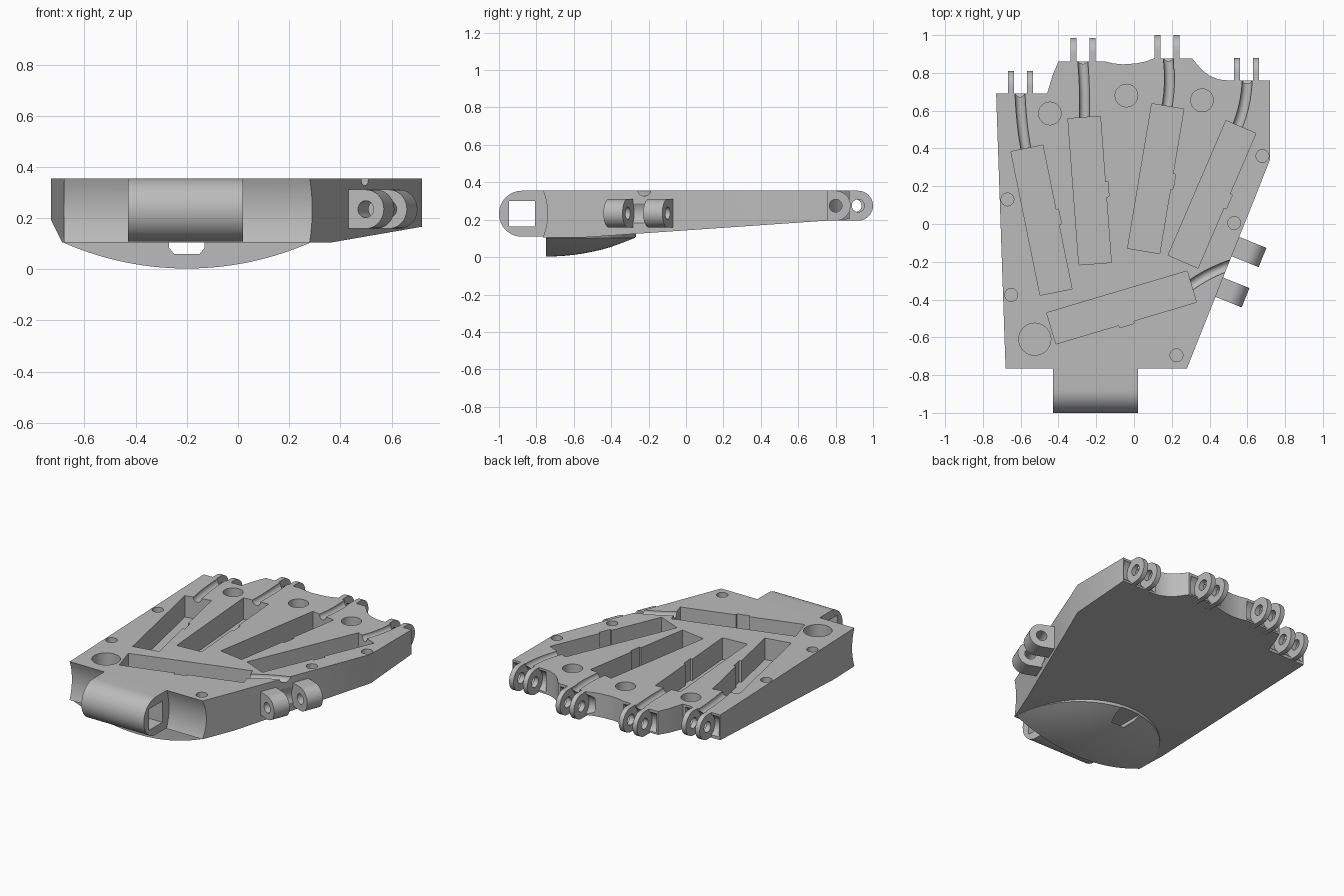
import bpy, bmesh, math
from mathutils import Matrix, Vector

if "Cube" in bpy.data.objects:
    bpy.data.objects.remove(bpy.data.objects["Cube"])

grey = bpy.data.materials.new("plain grey")
grey.use_nodes = True
tone = (0.5, 0.5, 0.5, 1)
grey.diffuse_color = tone
grey.node_tree.nodes["Principled BSDF"].inputs["Base Color"].default_value = tone

TOP = 0.355


def make(name, bm, matrix=Matrix()):
    bmesh.ops.recalc_face_normals(bm, faces=bm.faces)
    mesh = bpy.data.meshes.new(name)
    bm.to_mesh(mesh)
    bm.free()
    mesh.transform(matrix)
    mesh.materials.append(grey)
    obj = bpy.data.objects.new(name, mesh)
    bpy.context.collection.objects.link(obj)
    return obj


def prism_mesh(points, direction):
    """Extrude a closed loop of 3D points along a direction."""
    bm = bmesh.new()
    face = bm.faces.new([bm.verts.new(p) for p in points])
    out = bmesh.ops.extrude_face_region(bm, geom=[face])
    moved = [v for v in out["geom"] if isinstance(v, bmesh.types.BMVert)]
    bmesh.ops.translate(bm, verts=moved, vec=direction)
    return bm


def side_prism(name, loop, width, matrix):
    """Extrude a (y, z) loop along local x, centred."""
    pts = [(-width / 2, y, z) for y, z in loop]
    return make(name, prism_mesh(pts, (width, 0, 0)), matrix)


def ring(radius, n=32, start=0.0):
    angles = [start + math.tau * i / n for i in range(n)]
    return [(radius * math.cos(a), radius * math.sin(a)) for a in angles]


def select(obj):
    bpy.ops.object.select_all(action='DESELECT')
    obj.select_set(True)
    bpy.context.view_layer.objects.active = obj


def cut(obj, cutter):
    select(obj)
    mod = obj.modifiers.new("cut", 'BOOLEAN')
    mod.operation = 'DIFFERENCE'
    mod.solver = 'EXACT'
    mod.object = cutter
    bpy.ops.object.modifier_apply(modifier=mod.name)
    bpy.data.objects.remove(cutter)


def place(x, y, z, angle=0.0):
    return Matrix.Translation((x, y, z)) @ Matrix.Rotation(angle, 4, 'Z')


def lug(name, matrix, radius, back, width, hole):
    """Round-ended block, pointing along local +y, with a hole through it."""
    n = 24
    loop = [(radius * math.sin(math.pi * i / n), radius * math.cos(math.pi * i / n))
            for i in range(n + 1)]
    loop += [(-back, -radius), (-back, radius)]
    obj = side_prism(name, loop, width, matrix)
    cut(obj, side_prism("hole_cutter", hole, width * 2, matrix))
    return obj


# Palm body: outline with a sloping underside
half = [(-0.68, -0.765), (0.28, -0.765), (0.72, 0.34), (0.72, 0.76), (0.5, 0.76),
        (0.45, 0.765), (0.4, 0.785), (0.36, 0.815), (0.33, 0.85), (0.31, 0.875),
        (0.1, 0.875), (0.06, 0.86), (0.01, 0.85), (-0.06, 0.845), (-0.11, 0.85),
        (-0.15, 0.86), (-0.4, 0.86), (-0.43, 0.79), (-0.46, 0.69), (-0.73, 0.69)]
bm = prism_mesh([(x, y, TOP) for x, y in half], (0, 0, -0.25))
crease = -0.55
bmesh.ops.bisect_plane(bm, geom=bm.verts[:] + bm.edges[:] + bm.faces[:],
                       plane_co=(0, crease, 0), plane_no=(0, 1, 0))
for v in bm.verts:
    if v.co.z < 0.2:
        v.co.z = 0.105 + 0.069 * max(0, v.co.y - crease)
body = make("palm_body", bm)

# Hollow front face
cut(body, side_prism("front_cutter", ring(0.325, 96), 3, place(0, -1.065, 0.232)))

# Hollows behind the finger lugs and between the thumb lugs
fingers = [(-0.6, 0.73), (-0.27, 0.905), (0.175, 0.92), (0.595, 0.8)]
for x, y in fingers:
    cut(body, side_prism("hollow_cutter", ring(0.077), 0.24, place(x, y, 0.275)))
thumb_angle = math.radians(-112)
cut(body, side_prism("hollow_cutter", ring(0.092), 0.13,
                     place(0.565, -0.255, 0.235, thumb_angle)))

# Long pockets with a small notch in one wall: centre and long direction
pockets = [(-0.49, 0.02, -0.199, 0.98), (-0.235, 0.177, -0.075, 0.997),
           (0.115, 0.24, 0.165, 0.986), (0.413, 0.157, 0.395, 0.919),
           (-0.066, -0.442, 0.958, 0.285)]
w, l, n = 0.086, 0.388, 0.04
pocket = [(-w, -l), (w, -l), (w, -n), (w + 0.014, -n), (w + 0.014, n), (w, n), (w, l), (-w, l)]
for x, y, dx, dy in pockets:
    bm = prism_mesh([(a, b, 0) for a, b in pocket], (0, 0, 0.3))
    cut(body, make("pocket_cutter", bm, place(x, y, 0.215, math.atan2(-dx, dy))))

# Round holes in the top: x, y, radius
holes = [(-0.525, -0.61, 0.085)]
holes += [(x, y, 0.06) for x, y in [(-0.445, 0.585), (-0.04, 0.68), (0.36, 0.655)]]
holes += [(x, y, 0.034) for x, y in [(-0.67, 0.13), (-0.65, -0.375), (0.225, -0.695),
                                     (0.53, 0.005), (0.68, 0.36)]]
for x, y, r in holes:
    bm = prism_mesh([(a, b, 0) for a, b in ring(r)], (0, 0, 0.3))
    cut(body, make("hole_cutter", bm, place(x, y, 0.235)))


# Curved cord grooves from each pocket to its joint
def groove(start, bend, end, radius=0.027, steps=10):
    a, b, c = (Vector((p[0], p[1], TOP - 0.002)) for p in (start, bend, end))
    bm = bmesh.new()
    rows = []
    for i in range(steps + 1):
        t = i / steps
        p = a.lerp(b, t).lerp(b.lerp(c, t), t)
        d = (b - a).lerp(c - b, t).normalized()
        side = Vector((d.y, -d.x, 0))
        rows.append([bm.verts.new(p + side * u + Vector((0, 0, v)))
                     for u, v in ring(radius, 16, 0.1)])
    for r0, r1 in zip(rows, rows[1:]):
        for j in range(16):
            k = (j + 1) % 16
            bm.faces.new((r0[j], r0[k], r1[k], r1[j]))
    bm.faces.new(rows[0])
    bm.faces.new(rows[-1])
    cut(body, make("groove_cutter", bm))


groove((-0.565, 0.36), (-0.6, 0.53), (-0.605, 0.73))
groove((-0.265, 0.52), (-0.255, 0.7), (-0.275, 0.9))
groove((0.165, 0.58), (0.205, 0.74), (0.175, 0.92))
groove((0.53, 0.48), (0.6, 0.62), (0.6, 0.8))
groove((0.27, -0.35), (0.37, -0.26), (0.56, -0.2))

# Wrist hinge barrel with a square hole
barrel = lug("wrist_barrel", place(-0.205, -0.877, 0.232, math.pi), 0.123, 0.16, 0.45,
             ring(0.098, 4, math.pi / 4))

# Finger lugs in pairs
parts = [body, barrel]
for i, (x, y) in enumerate(fingers):
    for s in (-1, 1):
        parts.append(lug(f"finger_lug_{i + 1}", place(x + s * 0.05, y, 0.275),
                         0.08, 0.1, 0.032, ring(0.034)))

# Thumb lugs on the slanted side
for x, y in [(0.61, -0.149), (0.52, -0.362)]:
    parts.append(lug("thumb_lug", place(x, y, 0.235, thumb_angle), 0.076, 0.1, 0.11, ring(0.033)))

# Half dome under the wrist, with a slot through it
R, steps = 1.2, 14
span = math.asin(0.48 / R)
profile = [(R * math.sin(span * i / steps), R - R * math.cos(span * i / steps))
           for i in range(steps + 1)] + [(0.48, 0.13), (0, 0.13)]
bm = bmesh.new()
verts = [bm.verts.new((r, 0, z + 0.003)) for r, z in profile]
edges = [bm.edges.new(pair) for pair in zip(verts, verts[1:])]
bmesh.ops.spin(bm, geom=verts + edges, axis=(0, 0, 1), cent=(0, 0, 0),
               angle=math.pi, steps=48)
bmesh.ops.remove_doubles(bm, verts=bm.verts, dist=0.0005)
bmesh.ops.holes_fill(bm, edges=[e for e in bm.edges if e.is_boundary], sides=0)
dome = make("wrist_dome", bm, place(-0.2, -0.748, 0))
slot = [(-0.07, 0.107), (-0.07, 0.085), (-0.05, 0.06), (0.05, 0.06), (0.07, 0.085), (0.07, 0.107)]
bm = prism_mesh([(x, -0.1, z) for x, z in slot], (0, 1, 0))
cut(dome, make("slot_cutter", bm, place(-0.2, -0.748, 0)))
parts.append(dome)

for obj in parts:
    select(obj)
    bpy.ops.object.shade_smooth_by_angle(angle=math.radians(30))
